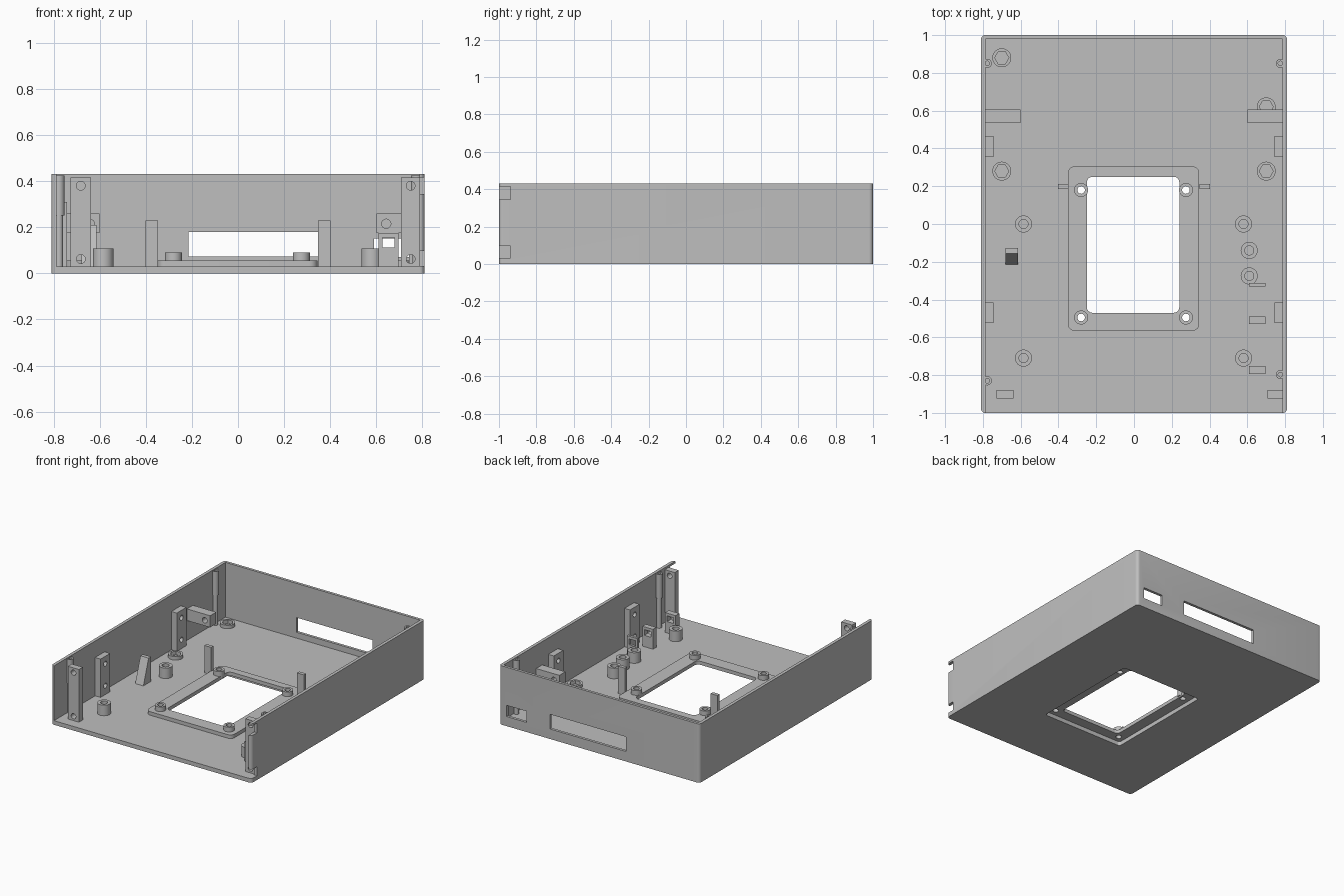
import bpy, bmesh, math
from mathutils import Vector

if "Cube" in bpy.data.objects:
    bpy.data.objects.remove(bpy.data.objects["Cube"])

grey = bpy.data.materials.new("plain grey")
grey.diffuse_color = (0.52, 0.52, 0.52, 1)
grey.use_nodes = True
grey.node_tree.nodes["Principled BSDF"].inputs["Base Color"].default_value = grey.diffuse_color
FLOOR, TOP, WX = 0.03, 0.43, 0.787


def prism(name, pts, a, b, axis="z"):
    """Extrude a 2D outline from a to b along an axis."""
    place = {"z": lambda u, v, w: (u, v, w),
             "x": lambda u, v, w: (w, u, v),
             "y": lambda u, v, w: (u, w, v)}[axis]
    bm = bmesh.new()
    lo = [bm.verts.new(place(u, v, a)) for u, v in pts]
    hi = [bm.verts.new(place(u, v, b)) for u, v in pts]
    bm.faces.new(lo)
    bm.faces.new(hi)
    n = len(pts)
    for i in range(n):
        j = (i + 1) % n
        bm.faces.new((lo[i], lo[j], hi[j], hi[i]))
    bmesh.ops.recalc_face_normals(bm, faces=bm.faces)
    me = bpy.data.meshes.new(name)
    bm.to_mesh(me)
    bm.free()
    me.materials.append(grey)
    ob = bpy.data.objects.new(name, me)
    bpy.context.collection.objects.link(ob)
    return ob


def circle(u, v, r, n=32):
    return [(u + r * math.cos(2 * math.pi * i / n), v + r * math.sin(2 * math.pi * i / n))
            for i in range(n)]


def rounded(x0, x1, y0, y1, r, n=6):
    pts = []
    for k, (cx, cy) in enumerate([(x1 - r, y1 - r), (x0 + r, y1 - r),
                                  (x0 + r, y0 + r), (x1 - r, y0 + r)]):
        for i in range(n + 1):
            t = math.pi / 2 * (k + i / n)
            pts.append((cx + r * math.cos(t), cy + r * math.sin(t)))
    return pts


def box(name, x0, x1, y0, y1, z0, z1):
    return prism(name, [(x0, y0), (x1, y0), (x1, y1), (x0, y1)], z0, z1)


def boolean(ob, tools, op="DIFFERENCE"):
    """Apply the tools to the object one by one, then drop them."""
    for t in tools:
        m = ob.modifiers.new("cut", "BOOLEAN")
        m.operation, m.solver, m.object = op, "EXACT", t
    bpy.context.view_layer.update()
    ev = ob.evaluated_get(bpy.context.evaluated_depsgraph_get())
    me = bpy.data.meshes.new_from_object(ev)
    ob.modifiers.clear()
    ob.data = me
    for t in tools:
        bpy.data.objects.remove(t)
    return ob


def tube(name, x, y, r, hole, z1, z0=FLOOR - 0.005, bottom=FLOOR, sides=32):
    ob = prism(name, circle(x, y, r), z0, z1)
    return boolean(ob, [prism("bore", circle(x, y, hole, sides), bottom, z1 + 0.1)])


# Tray: rounded block, hollowed and open at the front
FRAME_BOSSES = [(x, y) for x in (-0.28, 0.275) for y in (0.18, -0.495)]
tray = prism("tray", rounded(-0.81, 0.81, -1, 1, 0.022), 0, TOP)
boolean(tray, [box("hollow", -WX, WX, -1.2, 0.98, FLOOR, 0.6)])
# Raised frame round the floor opening, recessed underneath
boolean(tray, [prism("frame", rounded(-0.35, 0.345, -0.565, 0.305, 0.035), 0.01, 0.056)], "UNION")
boolean(tray, [
    prism("recess", rounded(-0.33, 0.325, -0.545, 0.285, 0.02), -0.1, 0.03),
    prism("opening", rounded(-0.25, 0.24, -0.47, 0.25, 0.03), -0.1, 0.2),
    box("rear_slot", -0.215, 0.40, 0.9, 1.1, 0.073, 0.18),
    box("rear_port", 0.59, 0.75, 0.9, 1.1, 0.07, 0.152),
    box("upper_notch", 0.7, 0.9, -1.1, -0.937, 0.345, 0.415),
    box("lower_notch", 0.7, 0.9, -1.1, -0.937, 0.031, 0.097),
] + [prism("screw_hole", circle(x, y, 0.02), -0.1, 0.2) for x, y in FRAME_BOSSES])

# Bosses on the frame
for x, y in FRAME_BOSSES:
    tube("frame_boss", x, y, 0.037, 0.02, 0.09, z0=0.04, bottom=0.0)

# Board standoffs
for x, y in [(-0.585, 0), (0.58, 0), (-0.585, -0.71), (0.58, -0.71), (0.61, -0.14), (0.61, -0.275)]:
    tube("standoff", x, y, 0.045, 0.024, 0.107)

# Low nut holders with hexagonal pockets
for x, y in [(-0.70, 0.88), (-0.70, 0.28), (0.70, 0.28), (0.70, 0.62)]:
    tube("nut_holder", x, y, 0.05, 0.037, 0.055, sides=6)

# Corner lid posts against the side walls
for x, y in [(-0.777, 0.85), (0.775, 0.85), (-0.777, -0.83), (0.775, -0.797)]:
    prism("lid_post", circle(x, y, 0.018), FLOOR - 0.005, 0.26)
    tube("lid_post_head", x, y, 0.024, 0.012, TOP - 0.005, z0=0.25, bottom=0.32)

# Parts on both side walls
for s in (-1, 1):
    a, b = sorted((s * 0.60, s * 0.795))
    arm = box("wall_arm", a, b, 0.535, 0.605, 0.175, 0.26)
    boolean(arm, [prism("bore", circle(s * 0.643, 0.215, 0.02), 0.5, 0.65, "y")])
    a, b = sorted((s * 0.743, s * 0.795))
    for y in (0.41, -0.47):
        plate = box("wall_plate", a, b, y - 0.055, y + 0.055, FLOOR - 0.005, 0.31)
        boolean(plate, [prism("bore", circle(y, z, 0.018), *sorted((s * 0.7, s * 0.783)), "x")
                        for z in (0.095, 0.255)])
    # Clip posts beside the frame
    a, b = sorted((s * 0.347, s * 0.402))
    box("clip_post", a, b, 0.185, 0.211, FLOOR - 0.005, 0.23)

# Tall front brackets with two holes
for x0, x1, cx in [(-0.727, -0.638, -0.682), (0.707, 0.79, 0.749)]:
    bracket = box("front_bracket", x0, x1, -0.925, -0.88, FLOOR - 0.005, 0.415)
    boolean(bracket, [prism("bore", circle(cx, z, 0.019), -1, -0.8, "y") for z in (0.38, 0.062)])

# Sloped stop
prism("sloped_stop", [(-0.217, 0.025), (-0.127, 0.025), (-0.127, 0.21), (-0.155, 0.21)],
      -0.68, -0.614, "x")

# Cable guides with square windows
for y0, y1 in [(-0.33, -0.312), (-0.53, -0.49), (-0.795, -0.752)]:
    guide = box("cable_guide", 0.61, 0.696, y0, y1, FLOOR - 0.005, 0.175)
    boolean(guide, [box("window", 0.628, 0.68, y0 - 0.1, y1 + 0.1, 0.113, 0.155)])

# Smooth the round walls, keep edges sharp
bpy.ops.object.select_all(action="SELECT")
bpy.context.view_layer.objects.active = tray
bpy.ops.object.shade_smooth_by_angle(angle=math.radians(30))
